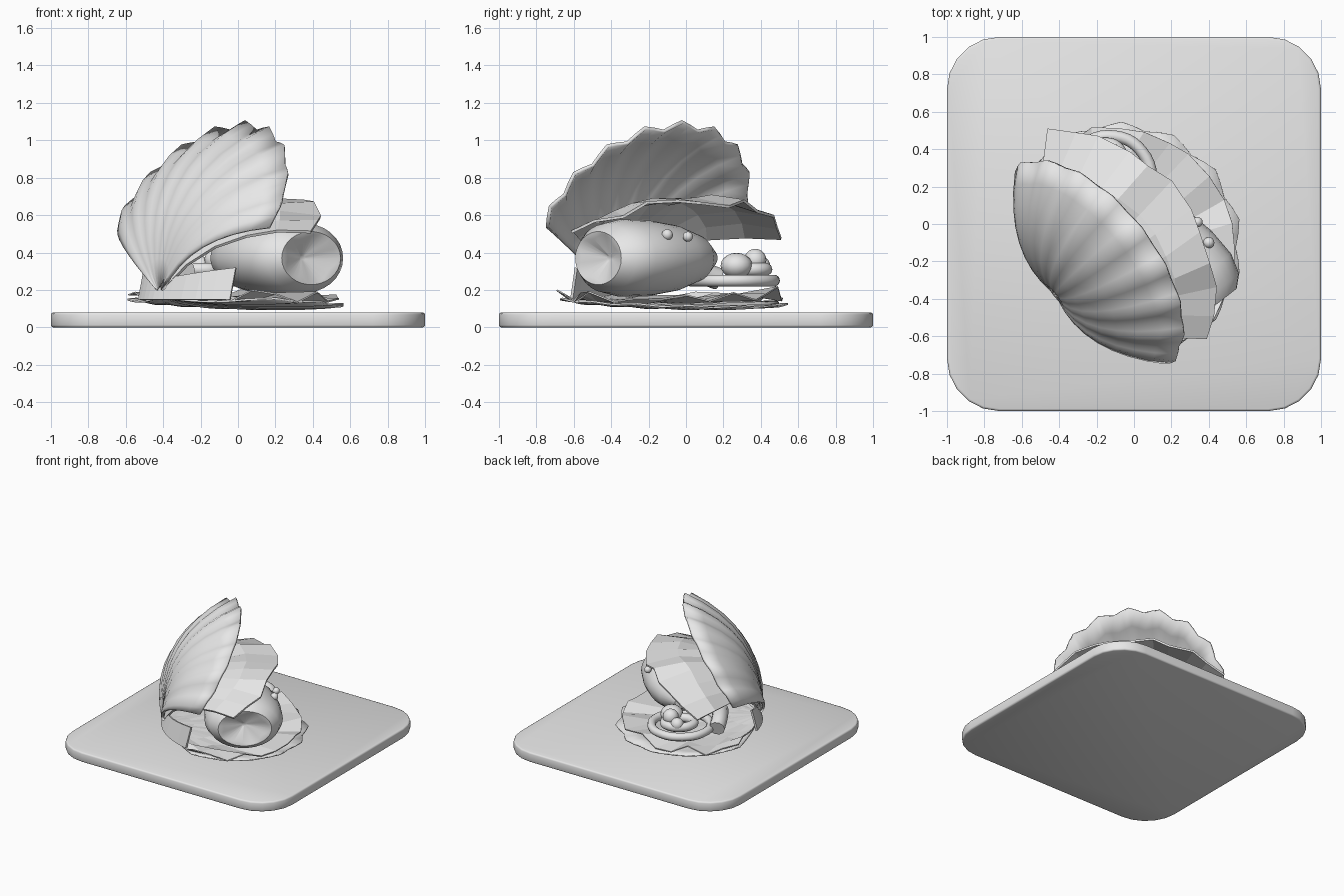
import bpy, bmesh, math, random
from mathutils import Matrix, Vector

random.seed(4)
if "Cube" in bpy.data.objects:
    bpy.data.objects.remove(bpy.data.objects["Cube"])

clay = bpy.data.materials.new("clay_grey")
clay.use_nodes = True
clay.diffuse_color = (0.8, 0.8, 0.8, 1)
clay.node_tree.nodes["Principled BSDF"].inputs["Base Color"].default_value = (0.8, 0.8, 0.8, 1)

# Shell frame: x points out of the opening, y along the mouth
TURN = math.radians(38)
FRAME = Matrix.Translation((-0.42, -0.38, 0.18)) @ Matrix.Rotation(TURN, 4, "Z")


def finish(name, bm, matrix=None, smooth=None, thickness=0):
    bmesh.ops.recalc_face_normals(bm, faces=bm.faces)
    mesh = bpy.data.meshes.new(name)
    bm.to_mesh(mesh)
    bm.free()
    obj = bpy.data.objects.new(name, mesh)
    bpy.context.collection.objects.link(obj)
    mesh.materials.append(clay)
    if matrix:
        obj.matrix_world = matrix
    if thickness:
        solid = obj.modifiers.new("thickness", "SOLIDIFY")
        solid.thickness = thickness
    if smooth:
        bpy.ops.object.select_all(action="DESELECT")
        bpy.context.view_layer.objects.active = obj
        obj.select_set(True)
        bpy.ops.object.shade_smooth_by_angle(angle=math.radians(smooth))
    return obj


def grid_faces(bm, rows, closed=False):
    for a, b in zip(rows, rows[1:]):
        count = len(a)
        for i in range(count if closed else count - 1):
            j = (i + 1) % count
            bm.faces.new((a[i], a[j], b[j], b[i]))


def fan(name, length, power, spread, tilt, bulge, ribs=0, rib_depth=0, ruffle=0,
        columns=36, steps=8, smooth=None, thickness=0.015):
    """Fan from the hinge, tilted up by an angle and bulging off its plane."""
    bm = bmesh.new()
    tilt, spread = math.radians(tilt), math.radians(spread)
    rows = []
    for k in range(steps + 1):
        t = 0.03 + 0.97 * k / steps
        row = []
        for i in range(columns + 1):
            f = 2 * i / columns - 1
            angle = f * spread
            wave = math.cos(ribs * math.pi * (f + 1)) if ribs else 0
            reach = length * math.cos(angle) ** power * t * (1 - 0.018 * wave * t)
            h, side = reach * math.cos(angle), reach * math.sin(angle)
            off = bulge * 4 * t * (1 - t) * (1 - 0.35 * f * f) - rib_depth * wave * t
            off += ruffle * t * t * random.uniform(-1, 1)
            side += ruffle * t * random.uniform(-0.6, 0.6)
            row.append(bm.verts.new((h * math.cos(tilt) - off * math.sin(tilt), side,
                                     h * math.sin(tilt) + off * math.cos(tilt))))
        rows.append(row)
    grid_faces(bm, rows)
    return finish(name, bm, FRAME, smooth, thickness)


# Square board with round corners
bm = bmesh.new()
bmesh.ops.create_cube(bm, size=1, matrix=Matrix.Translation((0, 0, 0.04)) @ Matrix.Diagonal((2, 2, 0.08, 1)))
upright = [e for e in bm.edges if abs(e.verts[0].co.z - e.verts[1].co.z) > 0.01]
bmesh.ops.bevel(bm, geom=upright, offset=0.28, segments=5, profile=0.5, affect="EDGES")
edges = [e for e in bm.edges if abs(e.verts[0].co.z - e.verts[1].co.z) < 0.001]
bmesh.ops.bevel(bm, geom=edges, offset=0.012, segments=2, profile=0.5, affect="EDGES")
finish("board", bm, smooth=60)

# Shell halves, soft mantle and ruffled lower leaf
fan("upper_shell", 1.075, 0.5, 57, 57.5, 0.19, ribs=9, rib_depth=0.009, smooth=40, thickness=0.02)
fan("mantle", 0.99, 0.15, 50, 31, 0.23, ruffle=0.045, columns=11, steps=5)
lower = fan("lower_shell", 1.07, 0.6, 70, -3, -0.03, ribs=9, rib_depth=0.006, smooth=40, thickness=0.01)
leaf = fan("lower_leaf", 1.04, 0.55, 70, 0, -0.035, ruffle=0.045, columns=18, steps=5, thickness=0.008)
lower.location.z -= 0.02
leaf.location.z -= 0.01

# Low curved walls running from the hinge to each side
for side, reach, label in ((1, 0.24, "back"), (-1, 0.42, "front")):
    bm = bmesh.new()
    rows = [[], []]
    for i in range(6):
        s = i / 5
        y = side * reach * s
        rows[0].append(bm.verts.new((0.9 * y * y - 0.01, y, -0.03)))
        rows[1].append(bm.verts.new((0.9 * y * y + 0.03, y, 0.08 + 0.06 * s)))
    grid_faces(bm, rows)
    finish(label + "_hinge_wall", bm, FRAME, thickness=0.015)

# Plump body with a dented, pleated end
bm = bmesh.new()
profile = [(0.0, 0.02), (-0.07, 0.17), (-0.075, 0.2), (-0.02, 0.26), (0.09, 0.292),
           (0.25, 0.285), (0.42, 0.25), (0.57, 0.18), (0.68, 0.07)]
rows = []
for k, (along, radius) in enumerate(profile):
    row = []
    for i in range(30):
        a = math.tau * i / 30
        r = radius * (1 + 0.1 * math.cos(5 * a)) if k == 1 else radius
        row.append(bm.verts.new((r * math.cos(a), along, 0.71 * r * math.sin(a))))
    rows.append(row)
grid_faces(bm, rows, closed=True)
bm.faces.new(rows[0])
bm.faces.new(rows[-1])
BODY = Matrix.Translation((0.345, -0.41, 0.37)) @ Matrix.Rotation(TURN, 4, "Z")
finish("body", bm, BODY, smooth=35)


def ball(name, centre, radius, squash=1):
    bm = bmesh.new()
    bmesh.ops.create_uvsphere(bm, u_segments=16, v_segments=10, radius=radius)
    bmesh.ops.scale(bm, vec=(1, 1, squash), verts=bm.verts)
    finish(name, bm, Matrix.Translation(centre), smooth=60)


def tube(name, points, radius, closed=False):
    curve = bpy.data.curves.new(name, "CURVE")
    curve.dimensions = "3D"
    curve.bevel_depth, curve.bevel_resolution = radius, 3
    curve.resolution_u, curve.use_fill_caps = 5, True
    spline = curve.splines.new("BEZIER")
    spline.bezier_points.add(len(points) - 1)
    spline.use_cyclic_u = closed
    for p, co in zip(spline.bezier_points, points):
        p.co = co
        p.handle_left_type = p.handle_right_type = "AUTO"
    curve.materials.append(clay)
    bpy.context.collection.objects.link(bpy.data.objects.new(name, curve))


def ring(name, centre, radius, thick, stretch):
    c = Vector(centre)
    turn = Matrix.Rotation(TURN, 3, "Z")
    tube(name, [c + turn @ Vector((radius * math.cos(a), stretch * radius * math.sin(a), 0))
                for a in (math.tau * i / 8 for i in range(8))], thick, True)


# Raised spots on the body
ball("spot_1", (0.4, -0.1, 0.495), 0.03)
ball("spot_2", (0.34, 0.01, 0.485), 0.027)

# Curled pieces and pearls at the open end
ring("large_curl", (-0.13, 0.25, 0.25), 0.22, 0.032, 1.0)
ring("small_curl", (-0.17, 0.33, 0.31), 0.11, 0.035, 0.8)
ball("pearl_1", (-0.06, 0.27, 0.33), 0.085, 0.8)
ball("pearl_2", (-0.12, 0.37, 0.36), 0.06)
ball("pearl_3", (-0.2, 0.4, 0.33), 0.05)
tube("curled_stalk", [(-0.28, -0.05, 0.3), (-0.36, 0.08, 0.29), (-0.4, 0.17, 0.26)], 0.06)
